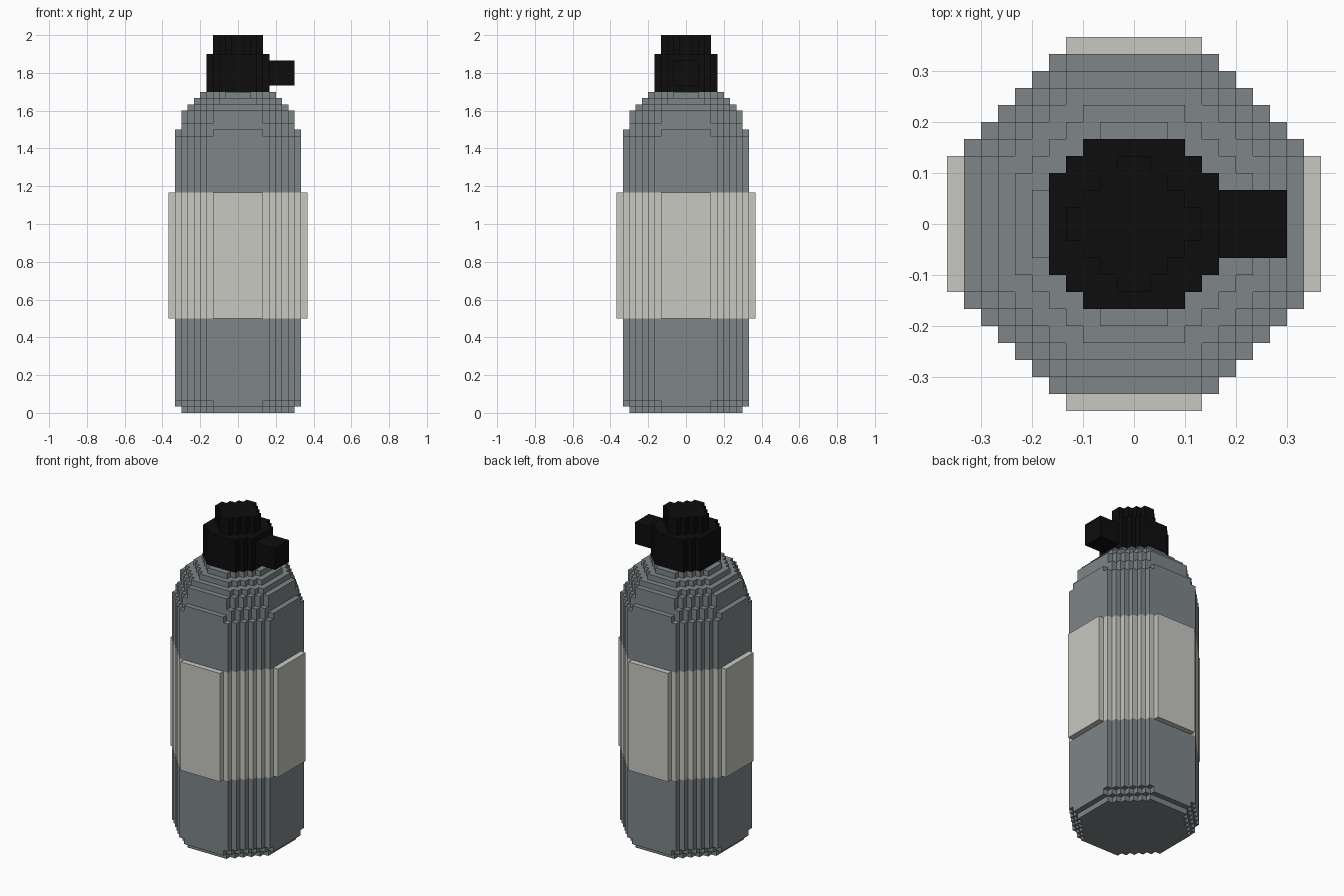
import bpy
import bmesh

UNIT = 2 / 60  # edge length of one block

if "Cube" in bpy.data.objects:
    bpy.data.objects.remove(bpy.data.objects["Cube"], do_unlink=True)


def make_material(name, rgb):
    mat = bpy.data.materials.new(name)
    mat.use_nodes = True
    mat.diffuse_color = (*rgb, 1)
    mat.node_tree.nodes["Principled BSDF"].inputs["Base Color"].default_value = (*rgb, 1)
    return mat


grey = make_material("steel grey", (0.21, 0.24, 0.25))
cream = make_material("pale cream", (0.58, 0.58, 0.54))
black = make_material("cap black", (0.004, 0.004, 0.004))


def stepped_octagon(radius, reach):
    """Outline in blocks whose diagonal sides are staircases; corners satisfy x + y = reach."""
    quarter = []
    for x in range(radius, reach - radius - 1, -1):
        quarter.append((x, reach - x))
        if x > reach - radius:
            quarter.append((x - 1, reach - x))
    outline = []
    for _ in range(4):
        outline += quarter
        quarter = [(-y, x) for x, y in quarter]
    return outline


def add_prism(bm, outline, low, high):
    bottom = [bm.verts.new((x * UNIT, y * UNIT, low * UNIT)) for x, y in outline]
    top = [bm.verts.new((x * UNIT, y * UNIT, high * UNIT)) for x, y in outline]
    bm.faces.new(bottom[::-1])
    bm.faces.new(top)
    count = len(outline)
    for i in range(count):
        j = (i + 1) % count
        bm.faces.new((bottom[i], bottom[j], top[j], top[i]))


def build(name, mat, prisms):
    bm = bmesh.new()
    for outline, low, high in prisms:
        add_prism(bm, outline, low, high)
    mesh = bpy.data.meshes.new(name)
    bm.to_mesh(mesh)
    bm.free()
    mesh.materials.append(mat)
    obj = bpy.data.objects.new(name, mesh)
    bpy.context.collection.objects.link(obj)
    return obj


def layers(start, steps):
    """Stack (radius, reach, top) steps upward from a starting height."""
    result = []
    for radius, reach, top in steps:
        result.append((stepped_octagon(radius, reach), start, top))
        start = top
    return result


# Bottle body with a bevelled foot below the label and a domed shoulder above it
build("lower_body", grey, layers(0, [(9, 13, 1), (10, 14, 2), (10, 15, 15)]))
build("upper_body", grey, layers(35, [
    (10, 15, 44), (10, 14, 45), (9, 14, 46), (9, 13, 48),
    (8, 12, 49), (7, 10, 50), (6, 8, 51)]))

# Wrapped label, raised on the four flat sides
build("label_band", cream, layers(15, [(11, 15, 35)]))

# Cap, its narrower top and the spout on the left
build("cap", black, layers(51, [(5, 8, 57)]))
build("cap_top", black, layers(57, [(4, 5, 60)]))
build("spout", black, [([(4, -2), (9, -2), (9, 2), (4, 2)], 52, 56)])
